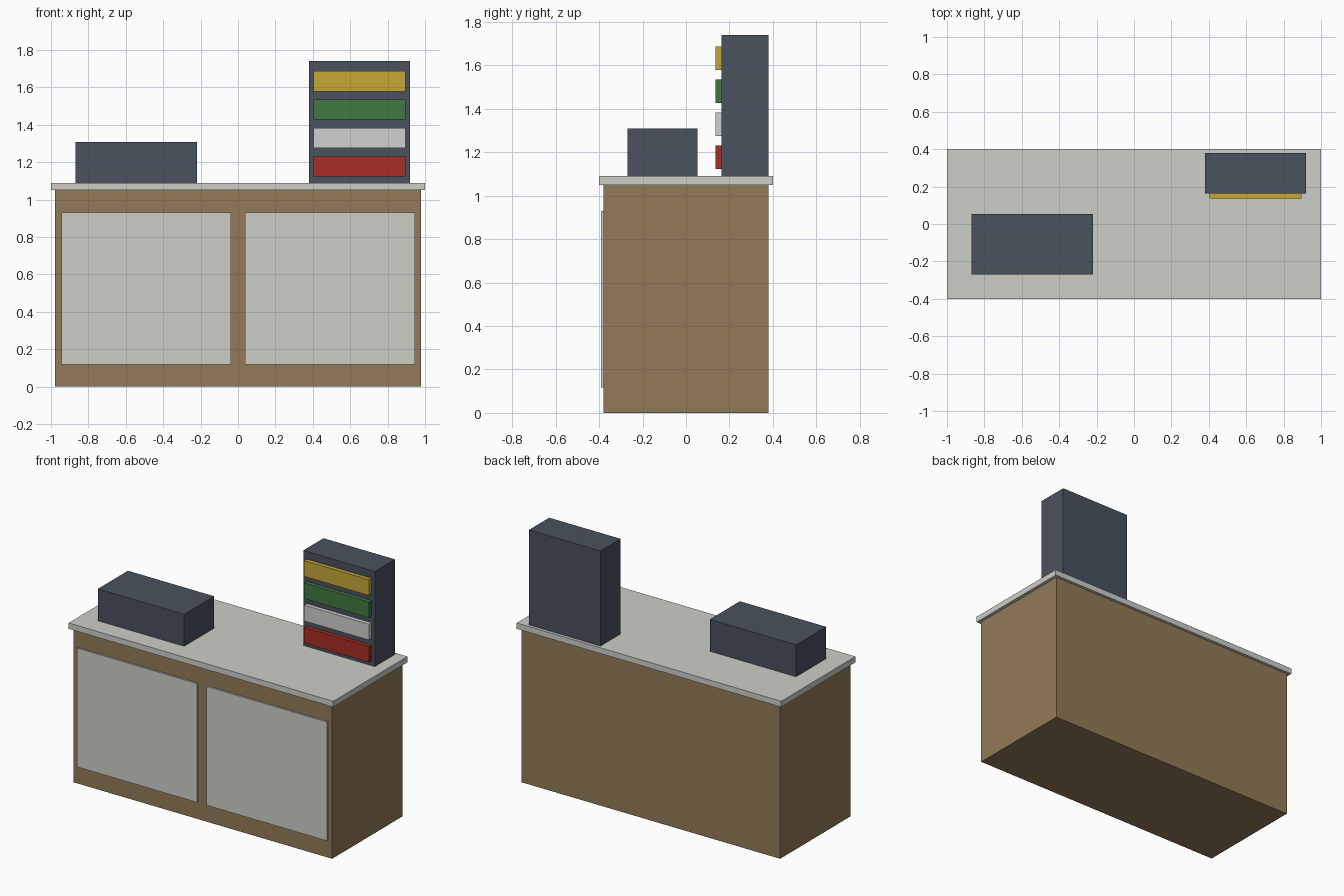
import bpy

cube = bpy.data.objects.get("Cube")
if cube:
    bpy.data.objects.remove(cube, do_unlink=True)


def material(name, r, g, b):
    mat = bpy.data.materials.new(name)
    mat.use_nodes = True
    mat.diffuse_color = (r, g, b, 1)
    mat.node_tree.nodes["Principled BSDF"].inputs["Base Color"].default_value = (r, g, b, 1)
    return mat


wood = material("wood brown", 0.29, 0.195, 0.095)
laminate = material("pale laminate", 0.62, 0.62, 0.58)
slate = material("dark slate", 0.067, 0.085, 0.112)
red = material("red", 0.40, 0.025, 0.017)
white = material("white", 0.63, 0.63, 0.61)
green = material("green", 0.052, 0.19, 0.052)
yellow = material("yellow", 0.57, 0.39, 0.035)


def box(name, xs, ys, zs, mat):
    """Axis-aligned box given by its (low, high) range on each axis."""
    ranges = (xs, ys, zs)
    bpy.ops.mesh.primitive_cube_add(size=1, location=[(a + b) / 2 for a, b in ranges])
    obj = bpy.context.object
    obj.name = name
    obj.scale = [b - a for a, b in ranges]
    bpy.ops.object.transform_apply(location=False, rotation=False, scale=True)
    obj.data.materials.append(mat)
    return obj


# Counter body and worktop
box("cabinet", (-0.978, 0.978), (-0.38, 0.38), (0, 1.05), wood)
box("worktop", (-1, 1), (-0.4, 0.4), (1.05, 1.09), laminate)

# Pair of door panels
for side, xs in (("right", (-0.945, -0.037)), ("left", (0.037, 0.945))):
    box(side + "_door", xs, (-0.391, -0.38), (0.118, 0.93), laminate)

# Low equipment box on the worktop
box("equipment_box", (-0.87, -0.218), (-0.27, 0.054), (1.09, 1.308), slate)

# Upright rack with coloured drawers
box("rack", (0.38, 0.92), (0.163, 0.38), (1.09, 1.74), slate)
for i, mat in enumerate((red, white, green, yellow)):
    low = 1.123 + 0.152 * i
    box(mat.name + "_drawer", (0.405, 0.895), (0.136, 0.163), (low, low + 0.108), mat)
